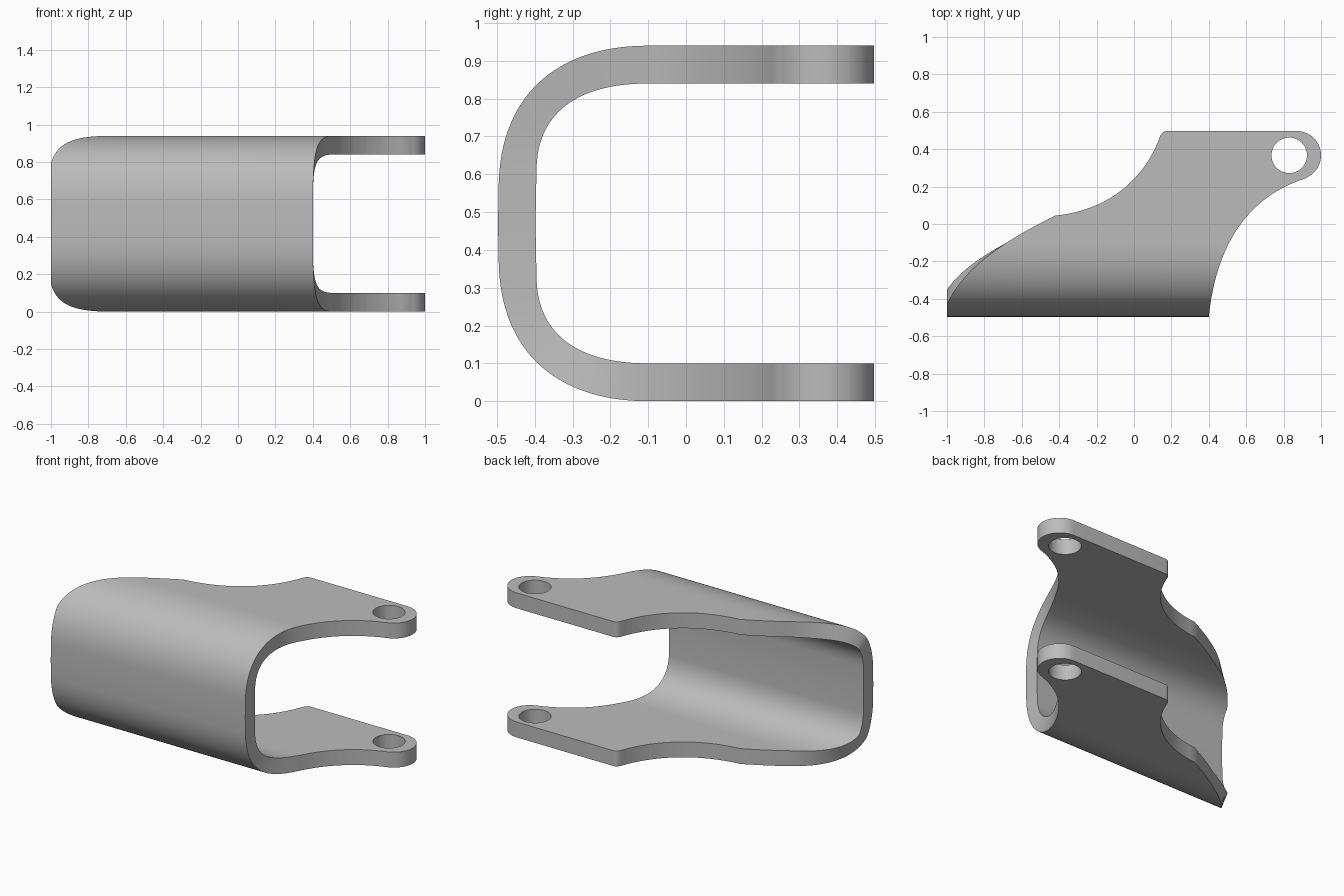
import bpy, bmesh, math

if "Cube" in bpy.data.objects:
    bpy.data.objects.remove(bpy.data.objects["Cube"], do_unlink=True)

MID, TOP, SHEET = 0.47, 0.94, 0.10


def bezier(a, b, c, d, n=20):
    """Sample a cubic curve in the plane."""
    return [tuple((1 - t)**3 * a[k] + 3 * t * (1 - t)**2 * b[k]
                  + 3 * t * t * (1 - t) * c[k] + t**3 * d[k] for k in (0, 1))
            for t in (i / n for i in range(n + 1))]


def edge_x(edge, y):
    """X of a plan edge at depth y, held constant past its ends."""
    if y <= edge[0][1]:
        return edge[0][0]
    for (x0, y0), (x1, y1) in zip(edge, edge[1:]):
        if y <= y1:
            return x0 + (x1 - x0) * (y - y0) / max(y1 - y0, 1e-9)
    return edge[-1][0]


# Plan edges of the sheet, front to back
left_edge = bezier((-1, -.43), (-.93, -.28), (-.78, -.13), (-.42, .045))
left_edge += bezier((-.42, .045), (-.16, .07), (.05, .22), (.14, .47))[1:]
left_edge += bezier((.14, .47), (.15, .49), (.16, .497), (.18, .497), 6)[1:]
right_edge = bezier((.4, -.495), (.43, -.2), (.55, .13), (.92, .245))
lug = [math.radians(-66 + 156 * i / 24) for i in range(25)]
right_edge += [(.87 + .13 * math.cos(a), .367 + .13 * math.sin(a)) for a in lug]

# Stations along the upper half of the bent sheet: outer and inner (y, z)
outer = bezier((-.495, .58), (-.487, .82), (-.33, TOP), (-.1, TOP), 28)
inner = bezier((-.395, .62), (-.39, .76), (-.29, .84), (-.1, .84), 28)
half = [((-.497, MID), (-.398, MID))] + list(zip(outer, inner))
flat = sorted({round(p[1], 4) for p in left_edge + right_edge if p[1] > -.09})
last = -.1
for y in flat:
    if y - last > .0015 or y == flat[-1]:
        half.append(((y, TOP), (y, TOP - SHEET)))
        last = y
flip = lambda p: (p[0], 2 * MID - p[1])
stations = [(flip(o), flip(i)) for o, i in reversed(half[1:])] + half

# Loft the bracket through the stations
bm = bmesh.new()
rings = []
for o, i in stations:
    xl, xr = edge_x(left_edge, o[0]), edge_x(right_edge, o[0])
    rings.append([bm.verts.new((x, *p)) for x, p in
                  ((xl, o), (xr, o), (xr, i), (xl, i))])
for a, b in zip(rings, rings[1:]):
    for k in range(4):
        j = (k + 1) % 4
        bm.faces.new((a[k], a[j], b[j], b[k]))
bm.faces.new(rings[0])
bm.faces.new(rings[-1])
bmesh.ops.recalc_face_normals(bm, faces=bm.faces)
mesh = bpy.data.meshes.new("bracket")
bm.to_mesh(mesh)
bm.free()
bracket = bpy.data.objects.new("bracket", mesh)
bpy.context.collection.objects.link(bracket)

# Plain grey metal
grey = bpy.data.materials.new("grey metal")
grey.use_nodes = True
grey.diffuse_color = (.5, .5, .5, 1)
grey.node_tree.nodes["Principled BSDF"].inputs["Base Color"].default_value = (.5, .5, .5, 1)
mesh.materials.append(grey)

# Pin hole through both lugs
bpy.ops.mesh.primitive_cylinder_add(vertices=48, radius=.095, depth=2,
                                    location=(.83, .367, MID))
cutter = bpy.context.object
cutter.name = "hole_cutter"
cutter.hide_render = True
cutter.data.materials.append(grey)
cut = bracket.modifiers.new("pin_hole", 'BOOLEAN')
cut.operation, cut.solver, cut.object = 'DIFFERENCE', 'EXACT', cutter
bpy.ops.object.select_all(action='DESELECT')
bracket.select_set(True)
bpy.context.view_layer.objects.active = bracket
bpy.ops.object.modifier_apply(modifier=cut.name)
bpy.data.objects.remove(cutter, do_unlink=True)
bpy.ops.object.shade_smooth_by_angle(angle=math.radians(30))
